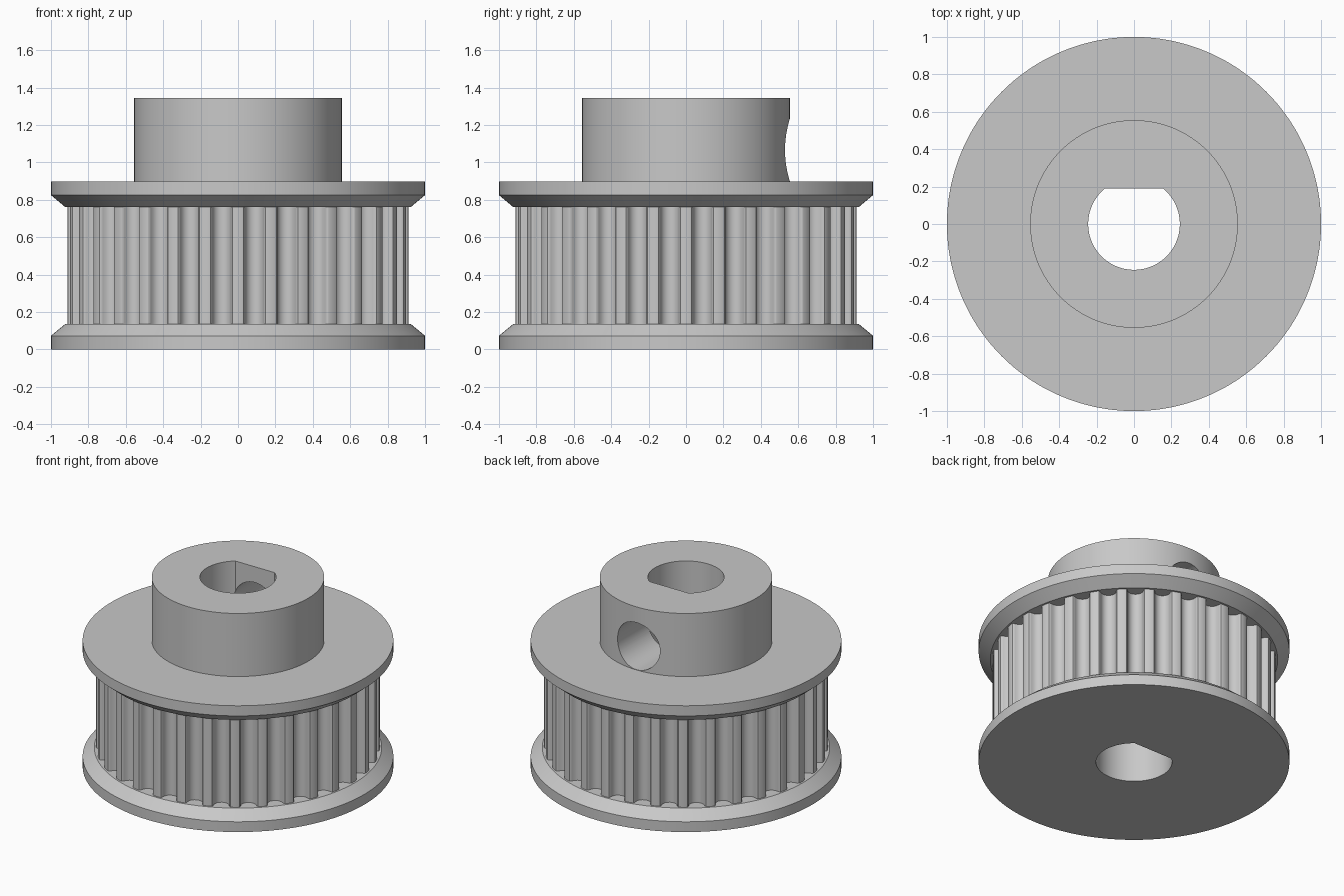
import bpy
import bmesh
from math import sin, cos, pi, radians
from mathutils import Matrix

TEETH = 32
PER_TOOTH = 15
N = TEETH * PER_TOOTH
BODY_R = 0.91
BORE_R = 0.245
FLAT_Y = BORE_R * sin(radians(51))

if "Cube" in bpy.data.objects:
    bpy.data.objects.remove(bpy.data.objects["Cube"], do_unlink=True)

# Plain metal
metal = bpy.data.materials.new("grey metal")
metal.use_nodes = True
GREY = (0.58, 0.58, 0.58, 1)
metal.diffuse_color = GREY
metal.node_tree.nodes["Principled BSDF"].inputs["Base Color"].default_value = GREY


def circle(r):
    return [(r * cos(2 * pi * i / N), r * sin(2 * pi * i / N)) for i in range(N)]


def bore():
    """Round bore with one flat on the back."""
    return [(x, min(y, FLAT_Y) if y < FLAT_Y else FLAT_Y) if y <= FLAT_Y
            else (x * FLAT_Y / y, FLAT_Y) for x, y in circle(BORE_R)]


def toothed():
    """Belt grooves: rounded lips leading into a round bottom."""
    lip_w, lip_d, r = 0.0165, 0.018, 0.051
    lip = [(r + lip_w * (1 - sin(s)), lip_d * (1 - cos(s)))
           for s in (0, pi / 6, pi / 3)]
    groove = [(-t, d) for t, d in lip]
    groove += [(-r * cos(pi * k / 8), lip_d + r * sin(pi * k / 8)) for k in range(9)]
    groove += lip[::-1]
    loop = []
    for k in range(TEETH):
        a = 2 * pi * (k + 0.5) / TEETH
        for t, d in groove:
            q = BODY_R - d
            loop.append((q * cos(a) - t * sin(a), q * sin(a) + t * cos(a)))
    return loop


def solid(name, loops):
    """Join loops of equal length into a closed ring-shaped solid."""
    bm = bmesh.new()
    rings = [[bm.verts.new((x, y, z)) for x, y in loop] for loop, z in loops]
    for a, b in zip(rings, rings[1:] + rings[:1]):
        for i in range(N):
            j = (i + 1) % N
            bm.faces.new((a[i], a[j], b[j], b[i]))
    bmesh.ops.recalc_face_normals(bm, faces=bm.faces)
    mesh = bpy.data.meshes.new(name)
    bm.to_mesh(mesh)
    bm.free()
    mesh.materials.append(metal)
    obj = bpy.data.objects.new(name, mesh)
    bpy.context.collection.objects.link(obj)
    return obj


def activate(obj):
    bpy.ops.object.select_all(action='DESELECT')
    obj.select_set(True)
    bpy.context.view_layer.objects.active = obj


# Flanges with a bevelled inner side, toothed drum between them, hub on top
D, RIM, NECK = bore(), circle(1.0), circle(0.925)
parts = [
    solid("lower_flange", [(D, 0), (RIM, 0), (RIM, 0.073), (NECK, 0.135), (D, 0.135)]),
    solid("toothed_drum", [(D, 0.135), (toothed(), 0.135), (toothed(), 0.762), (D, 0.762)]),
    solid("upper_flange", [(D, 0.762), (NECK, 0.762), (RIM, 0.825), (RIM, 0.897), (D, 0.897)]),
]
HUB = circle(0.555)
hub = solid("hub", [(D, 0.897), (HUB, 0.897), (HUB, 1.345), (D, 1.345)])
parts.append(hub)

# Set screw hole through the back wall of the hub
bm = bmesh.new()
bmesh.ops.create_cone(bm, cap_ends=True, segments=96, radius1=0.167, radius2=0.167, depth=0.7,
                      matrix=Matrix.Translation((0, 0.4, 1.066)) @ Matrix.Rotation(pi / 2, 4, 'X'))
mesh = bpy.data.meshes.new("screw_hole_cutter")
bm.to_mesh(mesh)
bm.free()
mesh.materials.append(metal)
cutter = bpy.data.objects.new("screw_hole_cutter", mesh)
cutter.hide_render = True
bpy.context.collection.objects.link(cutter)
cut = hub.modifiers.new("screw hole", 'BOOLEAN')
cut.operation = 'DIFFERENCE'
cut.solver = 'EXACT'
cut.object = cutter
activate(hub)
bpy.ops.object.modifier_apply(modifier=cut.name)
bpy.data.objects.remove(cutter, do_unlink=True)

for part in parts:
    activate(part)
    bpy.ops.object.shade_smooth_by_angle(angle=radians(30))
